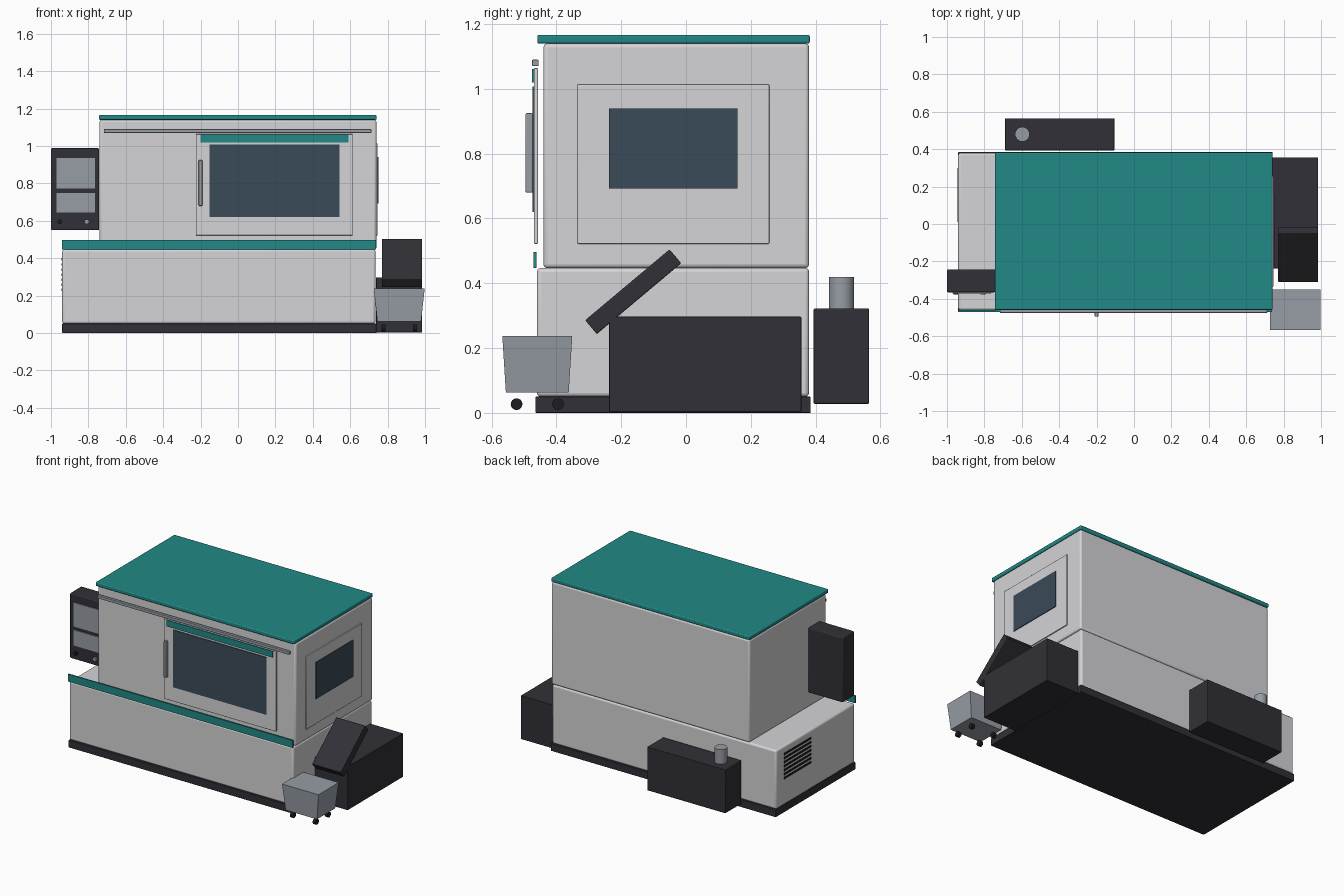
import bpy, bmesh, math
from mathutils import Matrix

if "Cube" in bpy.data.objects:
    bpy.data.objects.remove(bpy.data.objects["Cube"])


def material(name, rgb):
    m = bpy.data.materials.new(name)
    m.diffuse_color = (*rgb, 1)
    m.use_nodes = True
    m.node_tree.nodes["Principled BSDF"].inputs["Base Color"].default_value = m.diffuse_color
    return m


LIGHT = material("light grey paint", (0.66, 0.66, 0.68))
TEAL = material("teal paint", (0.015, 0.25, 0.24))
DARK = material("charcoal paint", (0.03, 0.03, 0.038))
GLASS = material("tinted glass", (0.042, 0.07, 0.10))
METAL = material("steel grey", (0.31, 0.34, 0.38))
BLACK = material("black rubber", (0.012, 0.012, 0.014))


def finish(bm, name, mat, bevel=0):
    me = bpy.data.meshes.new(name)
    bm.to_mesh(me)
    bm.free()
    me.materials.append(mat)
    ob = bpy.data.objects.new(name, me)
    bpy.context.collection.objects.link(ob)
    if bevel:
        mod = ob.modifiers.new("rounded edges", 'BEVEL')
        mod.width = bevel
        mod.segments = 3
    bpy.ops.object.select_all(action='DESELECT')
    bpy.context.view_layer.objects.active = ob
    ob.select_set(True)
    bpy.ops.object.shade_smooth_by_angle(angle=math.radians(35))
    return ob


def box(name, mat, x, y, z, bevel=0):
    """Box from (min, max) ranges on each axis."""
    bm = bmesh.new()
    bmesh.ops.create_cube(bm, size=1)
    for v in bm.verts:
        for i, (lo, hi) in enumerate((x, y, z)):
            v.co[i] = hi if v.co[i] > 0 else lo
    return finish(bm, name, mat, bevel)


def cylinder(name, mat, centre, radius, depth, axis='Z'):
    bm = bmesh.new()
    turn = {'X': Matrix.Rotation(math.pi / 2, 4, 'Y'),
            'Y': Matrix.Rotation(math.pi / 2, 4, 'X'),
            'Z': Matrix.Identity(4)}[axis]
    bmesh.ops.create_cone(bm, cap_ends=True, segments=24, radius1=radius, radius2=radius,
                          depth=depth, matrix=Matrix.Translation(centre) @ turn)
    return finish(bm, name, mat)


# Main cabinet
box("plinth", DARK, (-0.94, 0.74), (-0.465, 0.385), (0, 0.05), 0.003)
box("lower_body", LIGHT, (-0.94, 0.735), (-0.46, 0.38), (0.05, 0.447), 0.012)
box("upper_body", LIGHT, (-0.74, 0.74), (-0.44, 0.38), (0.447, 1.14), 0.012)
box("roof_panel", TEAL, (-0.743, 0.74), (-0.459, 0.382), (1.14, 1.167), 0.006)
box("front_stripe", TEAL, (-0.94, 0.737), (-0.47, -0.461), (0.447, 0.497))

# Sliding front door
box("door", LIGHT, (-0.225, 0.613), (-0.469, -0.457), (0.522, 1.064), 0.003)
box("door_window", GLASS, (-0.153, 0.543), (-0.474, -0.467), (0.62, 1.007))
box("door_stripe", TEAL, (-0.2, 0.59), (-0.476, -0.468), (1.02, 1.062))
box("door_handle", METAL, (-0.21, -0.19), (-0.495, -0.473), (0.68, 0.925), 0.004)
box("door_rail", METAL, (-0.717, 0.713), (-0.475, -0.455), (1.07, 1.09), 0.003)

# Right service panel
box("side_panel", LIGHT, (0.738, 0.747), (-0.335, 0.257), (0.522, 1.014), 0.003)
box("side_window", GLASS, (0.745, 0.752), (-0.238, 0.159), (0.693, 0.94))

# Left ventilation slots
for i in range(7):
    z = 0.225 + i * 0.027
    box("vent_slot", BLACK, (-0.944, -0.937), (0.01, 0.3), (z, z + 0.013))

# Control console
box("console", DARK, (-1.0, -0.742), (-0.365, -0.243), (0.55, 0.988), 0.006)
box("console_screen", METAL, (-0.97, -0.765), (-0.371, -0.363), (0.773, 0.935))
box("console_keypad", METAL, (-0.97, -0.765), (-0.371, -0.363), (0.645, 0.75))
for x, mat in ((-0.953, BLACK), (-0.808, METAL)):
    cylinder("console_knob", mat, (x, -0.37, 0.595), 0.013, 0.016, 'Y')

# Chip conveyor with tilted chute
box("conveyor_body", DARK, (0.738, 0.985), (-0.237, 0.356), (0.003, 0.297), 0.003)
chute = box("conveyor_chute", DARK, (-0.1075, 0.1075), (-0.17, 0.17), (-0.028, 0.028), 0.004)
chute.location = (0.8775, -0.163, 0.374)
chute.rotation_euler.x = math.radians(40)

# Collection bin, tapered towards the bottom, on four wheels
bx, by = 0.862, -0.459
bm = bmesh.new()
bmesh.ops.create_cube(bm, size=2)
for v in bm.verts:
    top = v.co.z > 0
    v.co = (bx + v.co.x * (0.136 if top else 0.117),
            by + v.co.y * (0.108 if top else 0.097), 0.238 if top else 0.063)
finish(bm, "bin", METAL)
for sx in (-1, 1):
    for sy in (-1, 1):
        cylinder("bin_wheel", BLACK, (bx + sx * 0.085, by + sy * 0.064, 0.027), 0.018, 0.022, 'X')

# Rear coolant tank and pump
box("coolant_tank", DARK, (-0.69, -0.105), (0.394, 0.565), (0.028, 0.322), 0.004)
cylinder("coolant_pump", METAL, (-0.597, 0.48, 0.37), 0.039, 0.1)
